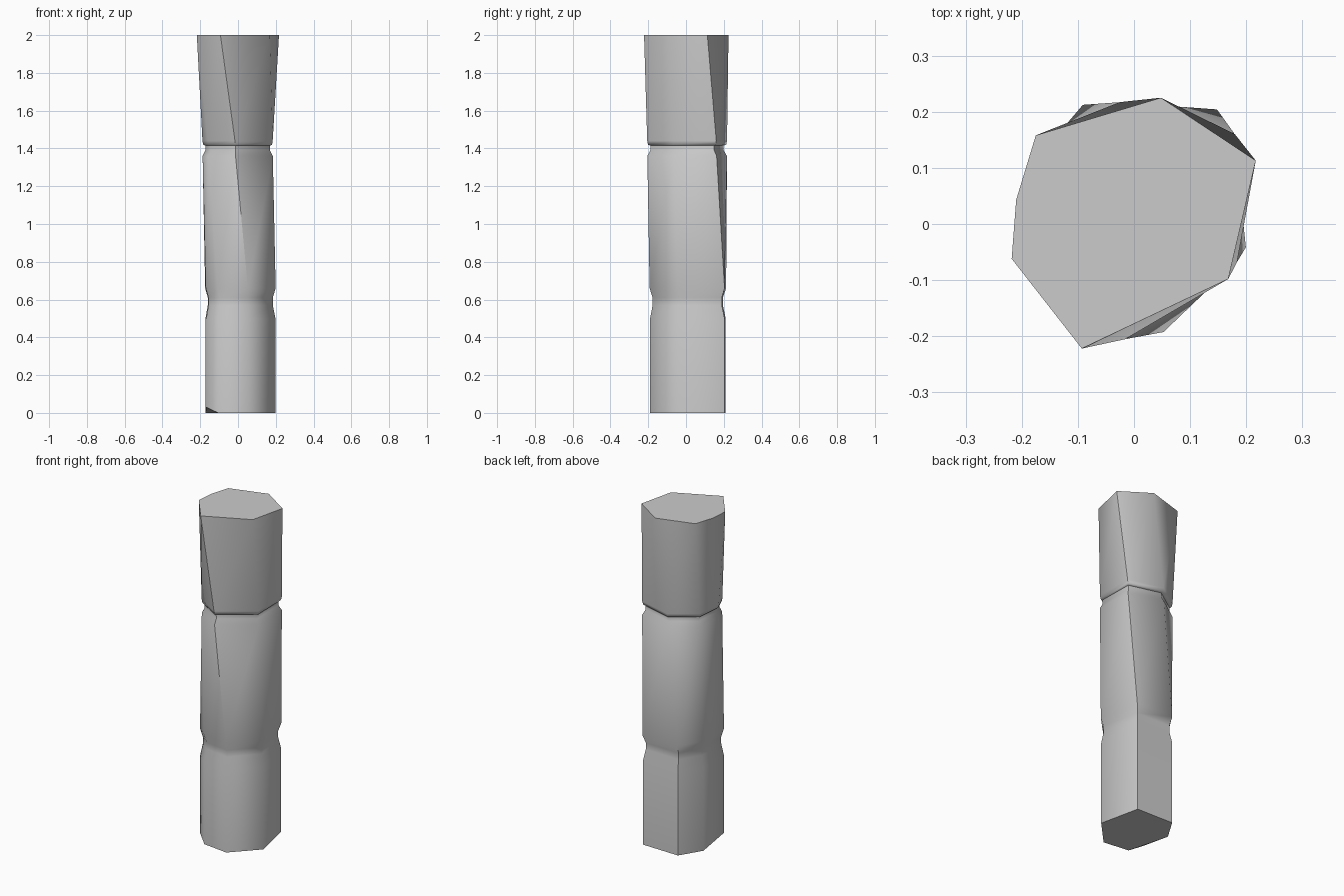
import bpy, bmesh, math

if "Cube" in bpy.data.objects:
    bpy.data.objects.remove(bpy.data.objects["Cube"])

# irregular seven-sided section at the foot and at the head (head is twisted clockwise)
FOOT = [(.055, -.19), (.198, -.04), (.145, .204), (-.093, .21),
        (-.172, .08), (-.168, -.12), (-.105, -.17)]
HEAD = [(-.093, -.222), (.168, -.098), (.217, .113), (.048, .225),
        (-.175, .158), (-.21, .043), (-.218, -.062)]

# height, blend from foot to head, scale (two grooves)
RINGS = [(0, 0, 1), (.50, 0, 1), (.57, 0, .93), (.61, 0, .93), (.66, .02, 1.01),
         (1.36, .46, 1), (1.39, .46, .92), (1.415, .47, .92), (1.42, .47, .98),
         (1.44, .48, 1), (2, 1, 1)]

bm = bmesh.new()
rings = []
for z, t, s in RINGS:
    rings.append([bm.verts.new((s * (a[0] + (b[0] - a[0]) * t),
                                s * (a[1] + (b[1] - a[1]) * t), z))
                  for a, b in zip(FOOT, HEAD)])
n = len(FOOT)
for lo, hi in zip(rings, rings[1:]):
    for i in range(n):
        j = (i + 1) % n
        bm.faces.new((lo[i], lo[j], hi[j], hi[i]))

# end caps, with one chipped corner on the underside
r = rings[0]
r[5].co.z = .03
bm.faces.new((r[6], r[5], r[4]))
bm.faces.new((r[6], r[4], r[3], r[2], r[1], r[0]))
bm.faces.new(rings[-1])
bmesh.ops.recalc_face_normals(bm, faces=bm.faces[:])

mesh = bpy.data.meshes.new("grooved_post")
bm.to_mesh(mesh)
bm.free()
post = bpy.data.objects.new("grooved_post", mesh)
bpy.context.collection.objects.link(post)
bpy.context.view_layer.objects.active = post
post.select_set(True)
bpy.ops.object.shade_smooth_by_angle(angle=math.radians(57))
